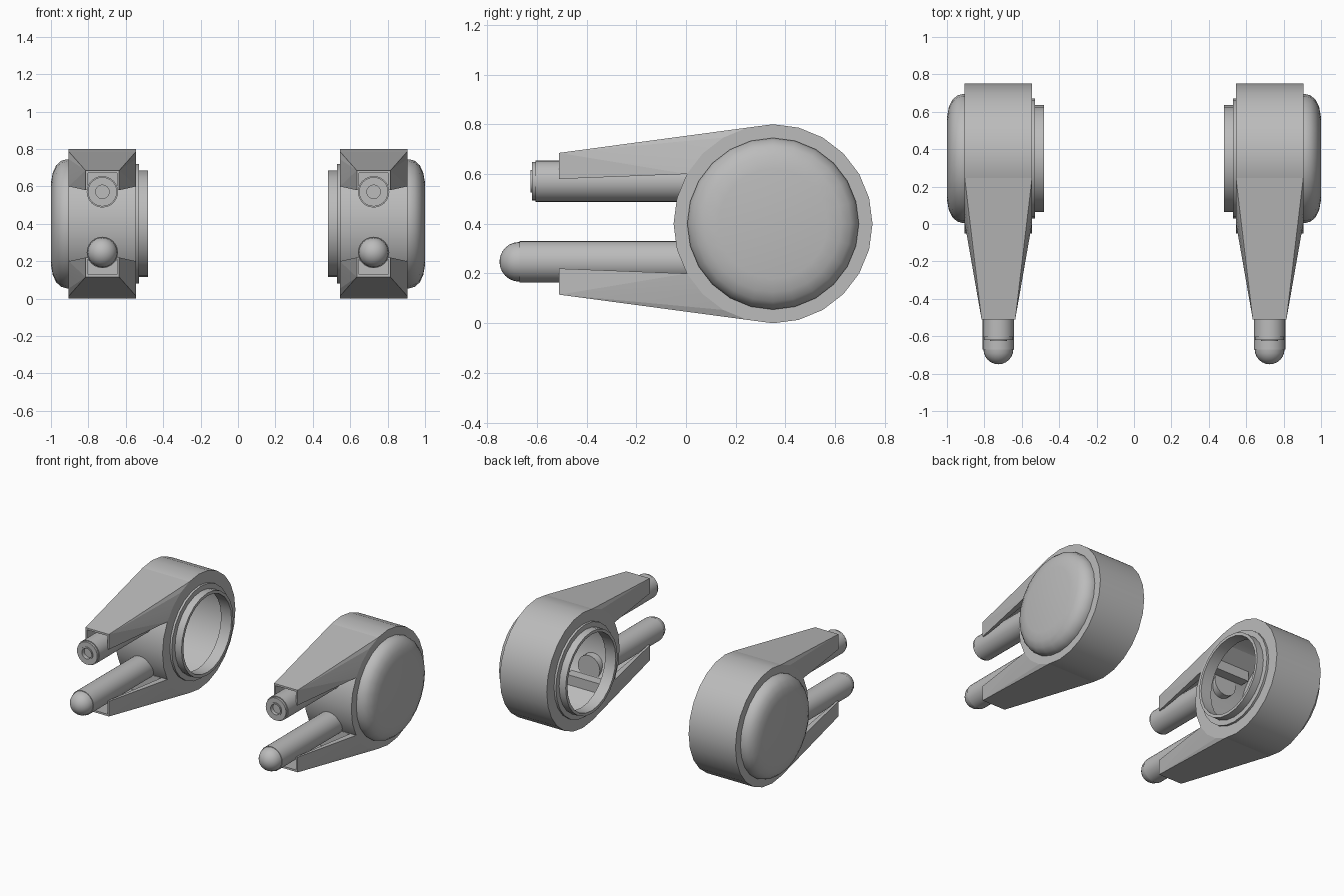
import bpy, bmesh, math
from mathutils import Vector, Matrix

old = bpy.data.objects.get("Cube")
if old:
    bpy.data.objects.remove(old, do_unlink=True)

grey = bpy.data.materials.new("plain grey")
grey.use_nodes = True
colour = (0.5, 0.5, 0.5, 1)
grey.diffuse_color = colour
grey.node_tree.nodes["Principled BSDF"].inputs["Base Color"].default_value = colour

MID_X, HUB_Y, HUB_Z, HUB_R = 0.725, 0.35, 0.4, 0.4


def make_object(name, bm):
    bmesh.ops.recalc_face_normals(bm, faces=bm.faces)
    mesh = bpy.data.meshes.new(name)
    bm.to_mesh(mesh)
    bm.free()
    mesh.materials.append(grey)
    obj = bpy.data.objects.new(name, mesh)
    bpy.context.collection.objects.link(obj)
    return obj


def activate(obj):
    bpy.ops.object.select_all(action="DESELECT")
    obj.select_set(True)
    bpy.context.view_layer.objects.active = obj


def finish(obj, angle=30):
    """Shade the part and repeat it on the other side."""
    activate(obj)
    bpy.ops.object.shade_smooth_by_angle(angle=math.radians(angle))
    obj.modifiers.new("other_side", "MIRROR").use_clip = False


def revolve(name, profile, axis, centre, steps=24):
    """Spin (distance along axis, radius) pairs around an axis."""
    bm = bmesh.new()
    axis = Vector(axis)
    verts = [bm.verts.new(axis * d + Vector((0, 0, r))) for d, r in profile]
    edges = [bm.edges.new(pair) for pair in zip(verts, verts[1:])]
    bmesh.ops.spin(bm, geom=verts + edges, cent=(0, 0, 0), axis=axis,
                   angle=math.tau, steps=steps, use_duplicate=False)
    bmesh.ops.remove_doubles(bm, verts=bm.verts, dist=0.0005)
    bmesh.ops.translate(bm, verts=bm.verts, vec=centre)
    finish(make_object(name, bm))


def hull(name, points, flip):
    """Convex solid from (half width, y, z); flip turns it over in z."""
    bm = bmesh.new()
    for half, y, z in points:
        for side in (-1, 1):
            bm.verts.new((MID_X + side * half, y, 2 * HUB_Z - z if flip else z))
    result = bmesh.ops.convex_hull(bm, input=bm.verts)
    spare = [g for g in result["geom_interior"] if isinstance(g, bmesh.types.BMVert)]
    bmesh.ops.delete(bm, geom=spare, context="VERTS")
    bmesh.ops.dissolve_limit(bm, angle_limit=0.01, verts=bm.verts, edges=bm.edges)
    return make_object(name, bm)


# Hollow drum with a stepped collar round its inner opening
hub = (0, HUB_Y, HUB_Z)
revolve("drum", [(0.89, 0), (0.89, 0.38), (0.56, 0.38), (0.56, 0.265),
                 (0.48, 0.265), (0.48, 0.285), (0.53, 0.285), (0.53, 0.32),
                 (0.545, 0.32), (0.545, HUB_R), (0.905, HUB_R), (0.905, 0)],
        (1, 0, 0), hub)

# Rounded outer cap
revolve("outer_cap", [(0.9, 0.345), (0.915, 0.345), (0.945, 0.337), (0.972, 0.313),
                      (0.99, 0.275), (1, 0.22), (1, 0)], (1, 0, 0), hub)

# Tapered, channelled arms growing out of the drum facets
arc = [(0.18, HUB_Y - HUB_R * math.cos(math.radians(a)),
        HUB_Z + HUB_R * math.sin(math.radians(a))) for a in (30, 45, 60, 75)]
for label, flip in (("upper", False), ("lower", True)):
    arm = hull(label + "_arm", arc + [(0.09, -0.51, 0.58), (0.09, -0.51, 0.685)], flip)
    cutter = hull("channel_cutter", [(0.068, -0.6, 0.5), (0.068, -0.6, 0.66),
                                     (0.135, 0, 0.5), (0.135, 0, 0.74)], flip)
    cutter.hide_render = True
    cut = arm.modifiers.new("channel", "BOOLEAN")
    cut.operation = "DIFFERENCE"
    cut.solver = "EXACT"
    cut.object = cutter
    activate(arm)
    bpy.ops.object.modifier_apply(modifier=cut.name)
    bpy.data.objects.remove(cutter, do_unlink=True)
    finish(arm, 5)
    # Block closing the channel inside the drum
    finish(hull(label + "_channel_end", [(0.13, y, z) for y in (0.02, 0.1)
                                         for z in (0.605, 0.68)], flip), 5)

# Upper barrel with a stepped muzzle and a shallow bore
revolve("upper_barrel", [(-0.03, 0), (-0.03, 0.084), (0.605, 0.084), (0.605, 0.078),
                         (0.62, 0.078), (0.62, 0.045), (0.626, 0.045),
                         (0.626, 0.036), (0.6, 0.036), (0.6, 0)],
        (0, -1, 0), (MID_X, 0, 0.571))

# Lower barrel with a round nose
nose = [(0.67 + 0.08 * math.sin(t), 0.08 * math.cos(t))
        for t in (math.radians(15 * i) for i in range(6))]
revolve("lower_barrel", [(-0.03, 0), (-0.03, 0.084), (0.67, 0.084)] + nose + [(0.75, 0)],
        (0, -1, 0), (MID_X, 0, 0.247))
